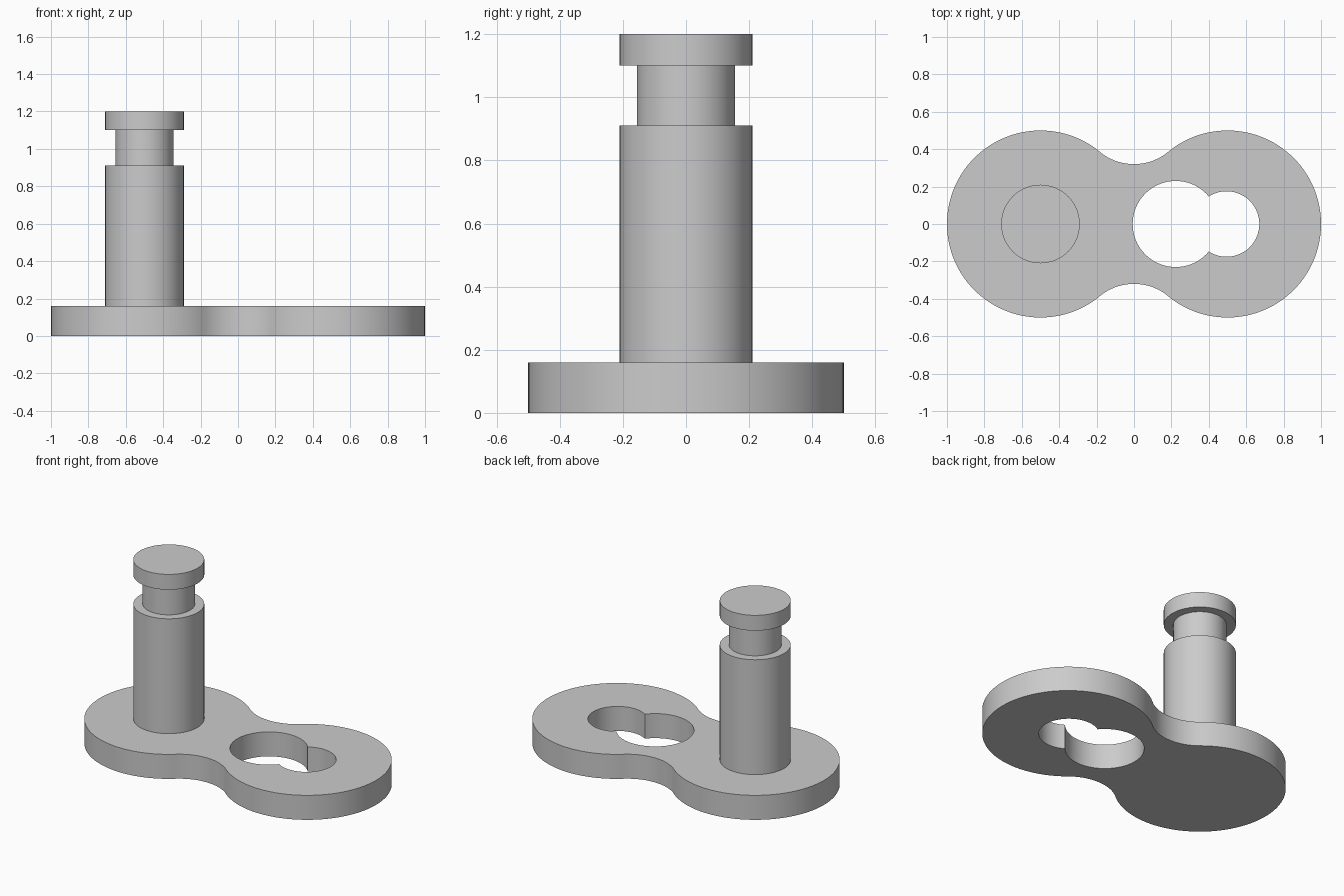
import bpy, bmesh
from math import cos, sin, pi, atan2, radians
from mathutils import Vector

cube = bpy.data.objects.get("Cube")
if cube:
    bpy.data.objects.remove(cube)

# Single grey finish
grey = bpy.data.materials.new("plain grey")
grey.use_nodes = True
colour = (0.6, 0.6, 0.6, 1)
grey.diffuse_color = colour
grey.node_tree.nodes["Principled BSDF"].inputs["Base Color"].default_value = colour


def finish(name, bm):
    bmesh.ops.recalc_face_normals(bm, faces=bm.faces)
    mesh = bpy.data.meshes.new(name)
    bm.to_mesh(mesh)
    bm.free()
    mesh.materials.append(grey)
    ob = bpy.data.objects.new(name, mesh)
    bpy.context.collection.objects.link(ob)
    bpy.ops.object.select_all(action='DESELECT')
    ob.select_set(True)
    bpy.context.view_layer.objects.active = ob
    bpy.ops.object.shade_smooth_by_angle(angle=radians(30))
    return ob


def arc(cx, cy, r, a0, a1, n):
    """Points along an arc, without its last point."""
    return [(cx + r * cos(a0 + (a1 - a0) * i / n),
             cy + r * sin(a0 + (a1 - a0) * i / n)) for i in range(n)]


# Link plate: two round lobes joined by a concave waist
THICK = 0.16
lobe = atan2(0.392, -0.31)      # where each lobe meets the waist
waist_y, waist_r = 0.607, 0.287
w = atan2(0.392 - waist_y, 0.19)
outline = (arc(0.5, 0, 0.5, -lobe, lobe, 72)
           + arc(0, waist_y, waist_r, w, -pi - w, 20)
           + arc(-0.5, 0, 0.5, pi - lobe, pi + lobe, 72)
           + arc(0, -waist_y, waist_r, pi + w, -w, 20))

# Keyhole: a large and a small circle overlapping
big = atan2(0.147, 0.177)
small = atan2(0.147, -0.095)
keyhole = (arc(0.223, 0, 0.23, big, 2 * pi - big, 64)
           + arc(0.495, 0, 0.175, -small, small, 48))

bm = bmesh.new()
edges = []
for loop in (outline, keyhole):
    vs = [bm.verts.new((x, y, 0)) for x, y in loop]
    edges += [bm.edges.new((vs[i - 1], vs[i])) for i in range(len(vs))]
bmesh.ops.triangle_fill(bm, edges=edges, use_beauty=True, normal=Vector((0, 0, 1)))
ext = bmesh.ops.extrude_face_region(bm, geom=bm.faces[:], use_keep_orig=True)
top = [g for g in ext["geom"] if isinstance(g, bmesh.types.BMVert)]
bmesh.ops.translate(bm, verts=top, vec=(0, 0, THICK))
finish("link_plate", bm)

# Pin: lathed post with a retaining groove below its head
profile = [(0, THICK), (0.21, THICK), (0.21, 0.91), (0.155, 0.91),
           (0.155, 1.1), (0.21, 1.1), (0.21, 1.2), (0, 1.2)]
bm = bmesh.new()
vs = [bm.verts.new((r, 0, z)) for r, z in profile]
es = [bm.edges.new(p) for p in zip(vs, vs[1:])]
bmesh.ops.spin(bm, geom=vs + es, cent=(0, 0, 0), axis=(0, 0, 1),
               angle=2 * pi, steps=72, use_duplicate=False)
bmesh.ops.remove_doubles(bm, verts=bm.verts, dist=0.0001)
pin = finish("grooved_pin", bm)
pin.location.x = -0.5
